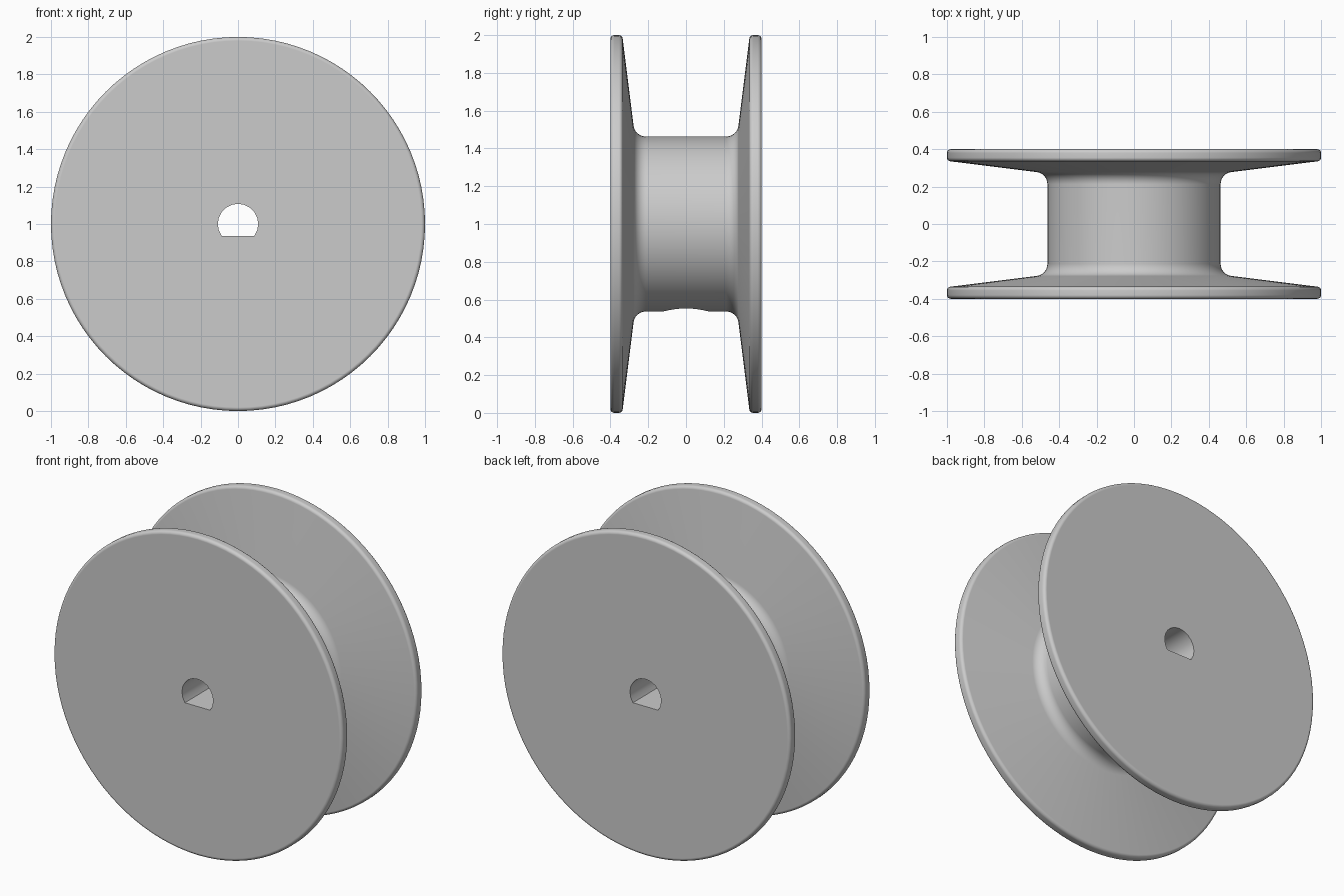
import bpy, bmesh
from math import pi, sin, cos, asin, radians
from mathutils import Vector, Matrix

cube = bpy.data.objects.get("Cube")
if cube:
    bpy.data.objects.remove(cube, do_unlink=True)

CENTRE = Vector((0, 0, 1))
RIM, HUB, HALF = 1.0, 0.463, 0.4
BORE, FLAT = 0.108, -0.063

grey = bpy.data.materials.new("plain grey")
grey.use_nodes = True
grey.diffuse_color = (0.6, 0.6, 0.6, 1)
grey.node_tree.nodes["Principled BSDF"].inputs["Base Color"].default_value = (0.6, 0.6, 0.6, 1)


def add_object(name, bm):
    bmesh.ops.recalc_face_normals(bm, faces=bm.faces)
    mesh = bpy.data.meshes.new(name)
    bm.to_mesh(mesh)
    bm.free()
    mesh.materials.append(grey)
    obj = bpy.data.objects.new(name, mesh)
    bpy.context.collection.objects.link(obj)
    return obj


def arc(cx, cy, r, start, end, steps=4):
    """Profile arc as (radius, y) points."""
    angles = [radians(start + (end - start) * i / steps) for i in range(steps + 1)]
    return [(cx + r * cos(a), cy + r * sin(a)) for a in angles]


# Spool: half profile (radius, y) from the hub to the outer cap, mirrored
edge = 0.02
half = arc(HUB + 0.065, 0.213, 0.065, 180, 97, 6)
half += arc(RIM - edge, 0.335 + edge, edge, -83, 0)
half += arc(RIM - edge, HALF - edge, edge, 0, 90)
profile = [(r, -y) for r, y in reversed(half)] + half

bm = bmesh.new()
verts = [bm.verts.new(CENTRE + Vector((r, y, 0))) for r, y in profile]
edges = [bm.edges.new(pair) for pair in zip(verts, verts[1:])]
bmesh.ops.spin(bm, geom=verts + edges, cent=CENTRE, axis=(0, 1, 0),
               angle=2 * pi, steps=96)
bmesh.ops.remove_doubles(bm, verts=bm.verts, dist=0.0002)
bmesh.ops.holes_fill(bm, edges=[e for e in bm.edges if e.is_boundary], sides=0)
spool = add_object("spool", bm)

# D-shaped shaft bore with its flat at the bottom
bm = bmesh.new()
start = asin(FLAT / BORE)
sweep = pi - 2 * start
outline = [bm.verts.new(CENTRE + Vector((BORE * cos(start + sweep * i / 14), -0.6,
                                         BORE * sin(start + sweep * i / 14))))
           for i in range(15)]
face = bm.faces.new(outline)
extruded = bmesh.ops.extrude_face_region(bm, geom=[face])["geom"]
bmesh.ops.translate(bm, vec=(0, 1.2, 0),
                    verts=[g for g in extruded if isinstance(g, bmesh.types.BMVert)])
bore_cutter = add_object("bore_cutter", bm)

# Set screw hole from the underside of the hub into the bore
bm = bmesh.new()
bmesh.ops.create_cone(bm, cap_ends=True, segments=32, radius1=0.12, radius2=0.12,
                      depth=0.55, matrix=Matrix.Translation((0, 0, 0.67)))
screw_cutter = add_object("screw_hole_cutter", bm)

# Cut both holes, then bake the result and drop the cutters
bpy.context.view_layer.objects.active = spool
for cutter in (bore_cutter, screw_cutter):
    cutter.hide_render = True
    mod = spool.modifiers.new("cut", "BOOLEAN")
    mod.operation = "DIFFERENCE"
    mod.solver = "EXACT"
    mod.object = cutter
    bpy.ops.object.modifier_apply(modifier=mod.name)
    bpy.data.objects.remove(cutter, do_unlink=True)

# Smooth shading with crisp hole edges and flat caps
bpy.ops.object.select_all(action="DESELECT")
spool.select_set(True)
bpy.ops.object.shade_smooth_by_angle(angle=radians(30))
weighted = spool.modifiers.new("even_shading", "WEIGHTED_NORMAL")
weighted.keep_sharp = True
